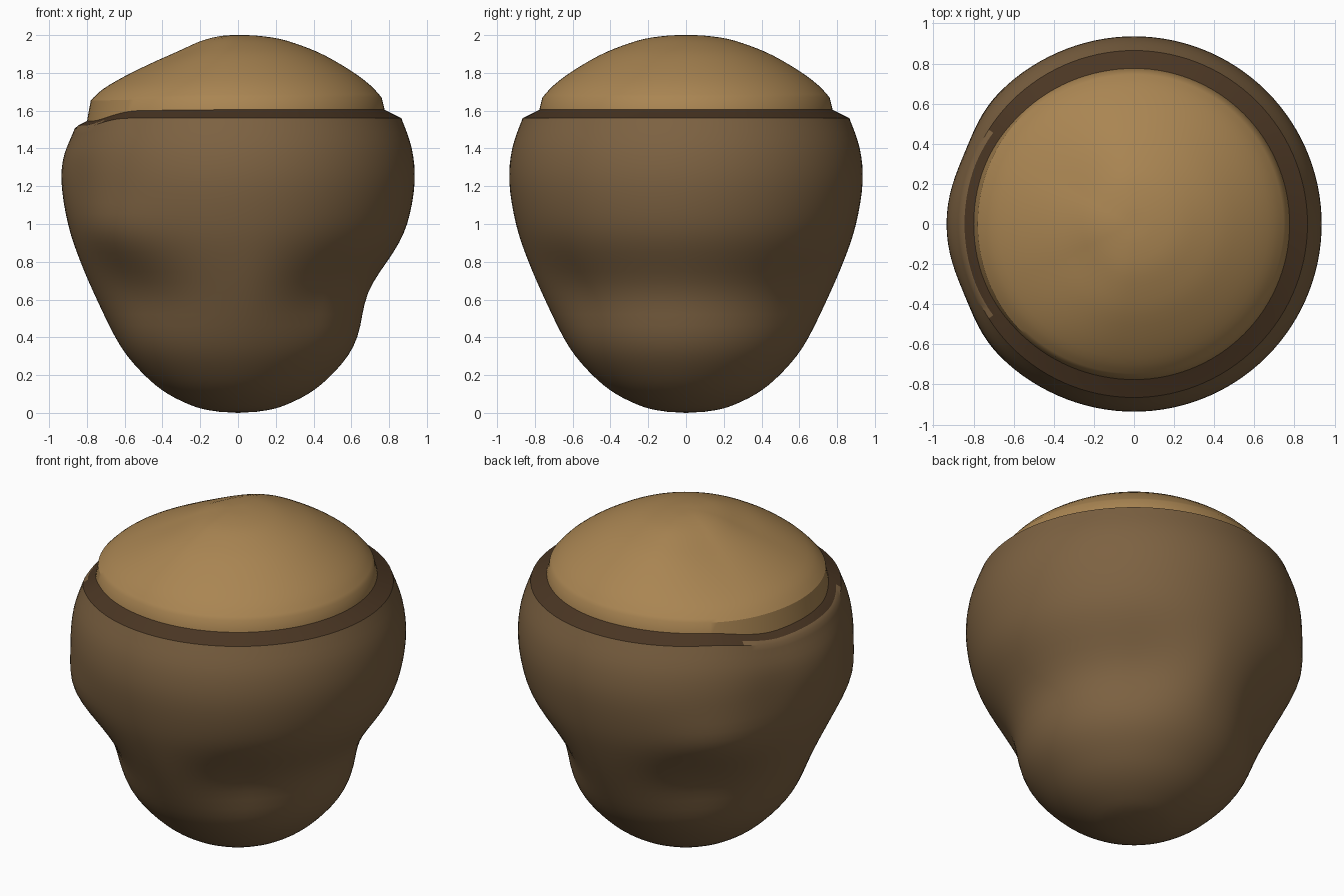
import bpy, bmesh, math

if "Cube" in bpy.data.objects:
    bpy.data.objects.remove(bpy.data.objects["Cube"])

SEG = 120


def material(name, rgb):
    m = bpy.data.materials.new(name)
    m.diffuse_color = (*rgb, 1)
    m.use_nodes = True
    m.node_tree.nodes["Principled BSDF"].inputs["Base Color"].default_value = m.diffuse_color
    return m


BODY = material("brown shell", (0.205, 0.122, 0.054))
BAND = material("dark rim", (0.069, 0.037, 0.017))
TOP = material("tan dome", (0.40, 0.235, 0.085))


def step(a, b, t):
    t = min(1, max(0, (t - a) / (b - a)))
    return t * t * (3 - 2 * t)


def bell(t, centre, width):
    return math.exp(-((t - centre) / width) ** 2 / 2)


def smooth_rows(points, n):
    """Pass a smooth curve through the profile points."""
    out = []
    for i in range(len(points) - 1):
        p = [points[min(max(i + k, 0), len(points) - 1)] for k in (-1, 0, 1, 2)]
        for j in range(n):
            t = j / n
            out.append(tuple(
                0.5 * (2 * b + (c - a) * t + (2 * a - 5 * b + 4 * c - d) * t * t
                       + (3 * b - a - 3 * c + d) * t ** 3)
                for a, b, c, d in zip(*p)))
    return out + [points[-1]]


def revolve(name, rows, shape, pole, mats, paint=None):
    """Spin profile rows, each point moved by shape(row, r, z, degrees)."""
    bm = bmesh.new()
    rings = []
    for k, (r, z) in enumerate(rows):
        ring = []
        for s in range(SEG):
            a = 2 * math.pi * s / SEG
            deg = abs((math.degrees(a) + 180) % 360 - 180)
            rr, zz = shape(k, r, z, deg)
            ring.append(bm.verts.new((rr * math.cos(a), rr * math.sin(a), zz)))
        rings.append(ring)
    tip = bm.verts.new((0, 0, pole))
    for s in range(SEG):
        t = (s + 1) % SEG
        deg = abs(((s + 0.5) * 360 / SEG + 180) % 360 - 180)
        for k in range(len(rings) - 1):
            f = bm.faces.new((rings[k][s], rings[k][t],
                              rings[k + 1][t], rings[k + 1][s]))
            if paint:
                f.material_index = paint(k, deg)
        end = rings[0] if pole < 1 else rings[-1]
        bm.faces.new((end[s], end[t], tip))
    bmesh.ops.recalc_face_normals(bm, faces=bm.faces)
    mesh = bpy.data.meshes.new(name)
    bm.to_mesh(mesh)
    bm.free()
    for m in mats:
        mesh.materials.append(m)
    ob = bpy.data.objects.new(name, mesh)
    bpy.context.collection.objects.link(ob)
    bpy.ops.object.select_all(action='DESELECT')
    bpy.context.view_layer.objects.active = ob
    ob.select_set(True)
    bpy.ops.object.shade_smooth_by_angle(angle=math.radians(32))
    return ob


# Rounded shell, with hollows, cheek bumps and a lowered rim on the left
profile = smooth_rows([(0.1, 0.006), (0.22, 0.03), (0.37, 0.1), (0.495, 0.2),
                       (0.62, 0.35), (0.74, 0.58), (0.835, 0.8), (0.9, 1.0),
                       (0.935, 1.22), (0.92, 1.4), (0.865, 1.56)], 4)
EDGE = len(profile) - 1
profile += [(0.83, 1.577), (0.77, 1.608), (0.70, 1.60)]


def shell_shape(k, r, z, deg):
    left = step(132, 164, deg)
    if k <= EDGE:
        r -= 0.077 * bell(z, 0.65, 0.15) * (1 - step(48, 88, deg))
        r += 0.035 * bell(z, 0.97, 0.12) * bell(deg, 137, 13)
        r -= 0.06 * bell(z, 0.64, 0.14) * bell(deg, 134, 18)
        r -= 0.02 * bell(z, 1.25, 0.15) * bell(deg, 157, 9)
    else:
        r += 0.015 * left
    return r, z - 0.055 * left * step(1.2, 1.56, z)


def shell_paint(k, deg):
    return int(k > EDGE or (k == EDGE and deg < 147))


revolve("shell", profile, shell_shape, 0, (BODY, BAND), shell_paint)

# Domed top, sunk slightly towards the left
dome = [(0.785, 1.55), (0.775, 1.61)] + smooth_rows(
    [(0.76, 1.67), (0.70, 1.735), (0.60, 1.81), (0.46, 1.892),
     (0.34, 1.943), (0.22, 1.98), (0.1, 1.997), (0.02, 2.0)], 3)


def dome_shape(k, r, z, deg):
    left = step(95, 155, deg)
    drop = 0.012 + 0.03 * bell(r, 0.42, 0.16)
    if k < 2:
        drop = 0.04
    return r + 0.02 * left * step(0.6, 0.78, r), z - drop * left * step(0.02, 0.3, r)


revolve("domed_top", dome, dome_shape, 2.0, (TOP,))
